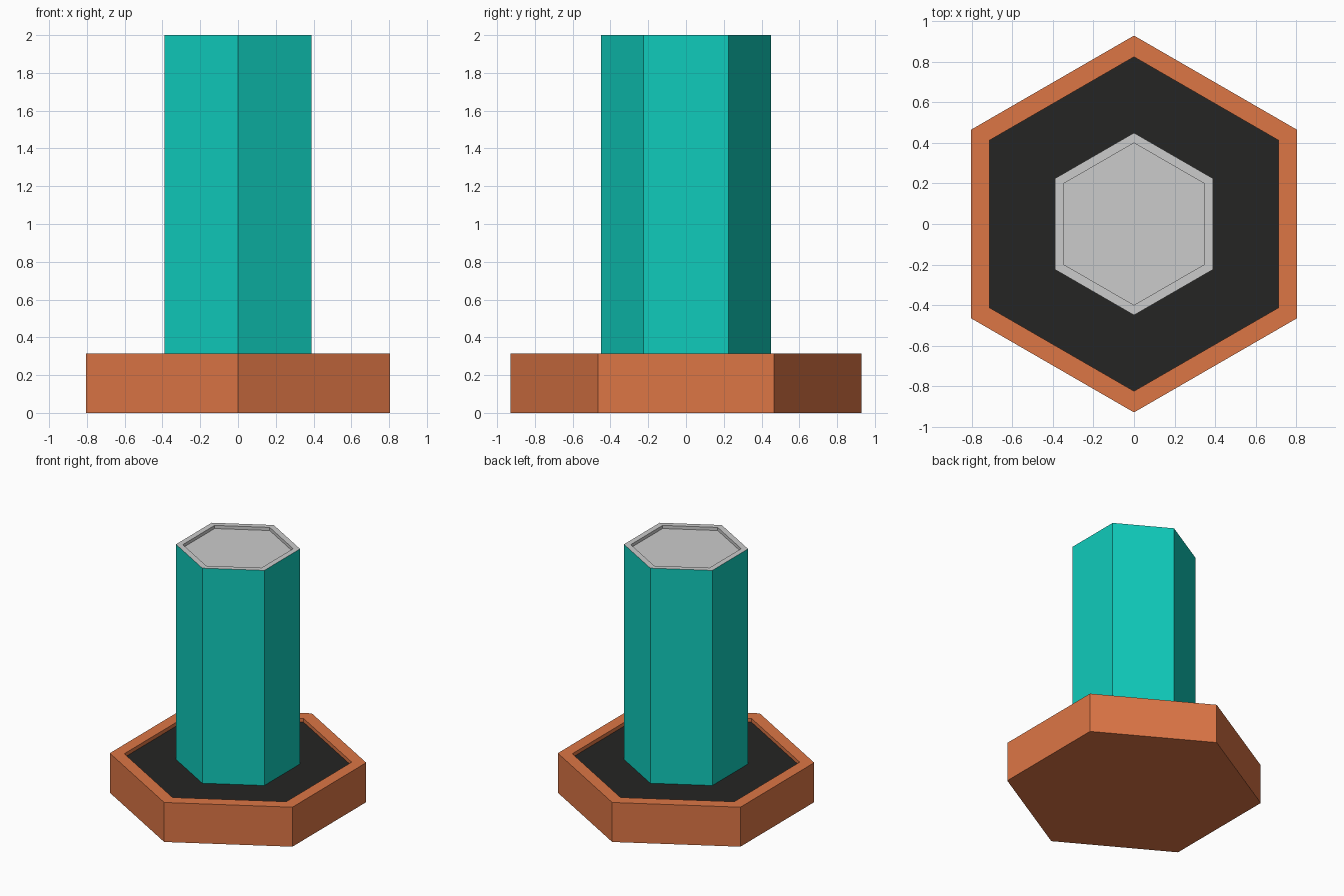
import bpy, bmesh
from math import pi, sin, cos

if "Cube" in bpy.data.objects:
    bpy.data.objects.remove(bpy.data.objects["Cube"])


def material(name, rgb):
    m = bpy.data.materials.new(name)
    m.diffuse_color = (*rgb, 1)
    m.use_nodes = True
    m.node_tree.nodes["Principled BSDF"].inputs["Base Color"].default_value = m.diffuse_color
    return m


def hex_part(name, profile, mat=None, cap_start=False, cap_end=False):
    """Sweep a (radius, z) profile around six sides, corners on the y axis."""
    bm = bmesh.new()
    rings = [[bm.verts.new((r * cos(pi / 2 + k * pi / 3), r * sin(pi / 2 + k * pi / 3), z))
              for k in range(6)] for r, z in profile]
    for a, b in zip(rings, rings[1:]):
        for k in range(6):
            n = (k + 1) % 6
            bm.faces.new((a[k], a[n], b[n], b[k]))
    if cap_start:
        bm.faces.new(rings[0][::-1])
    if cap_end:
        bm.faces.new(rings[-1])
    mesh = bpy.data.meshes.new(name)
    bm.to_mesh(mesh)
    bm.free()
    ob = bpy.data.objects.new(name, mesh)
    bpy.context.collection.objects.link(ob)
    if mat:
        mesh.materials.append(mat)
    return ob


orange = material("orange", (0.72, 0.18, 0.06))
teal = material("teal", (0.005, 0.60, 0.50))
black = material("black", (0.018, 0.018, 0.017))

FLOOR = 0.285

# Base tray: underside, outer wall, rim and inner wall
hex_part("base_tray", [(0.93, 0), (0.93, 0.315), (0.825, 0.315), (0.825, FLOOR)],
         orange, cap_start=True)

# Dark recessed floor of the tray, running up to the column
hex_part("tray_floor", [(0.825, FLOOR), (0.45, FLOOR)], black)

# Column sides
hex_part("column", [(0.45, FLOOR), (0.45, 2.0)], teal)

# Grey column top: rim with a shallow recess
hex_part("column_top", [(0.45, 2.0), (0.40, 2.0), (0.40, 1.975)], cap_end=True)
